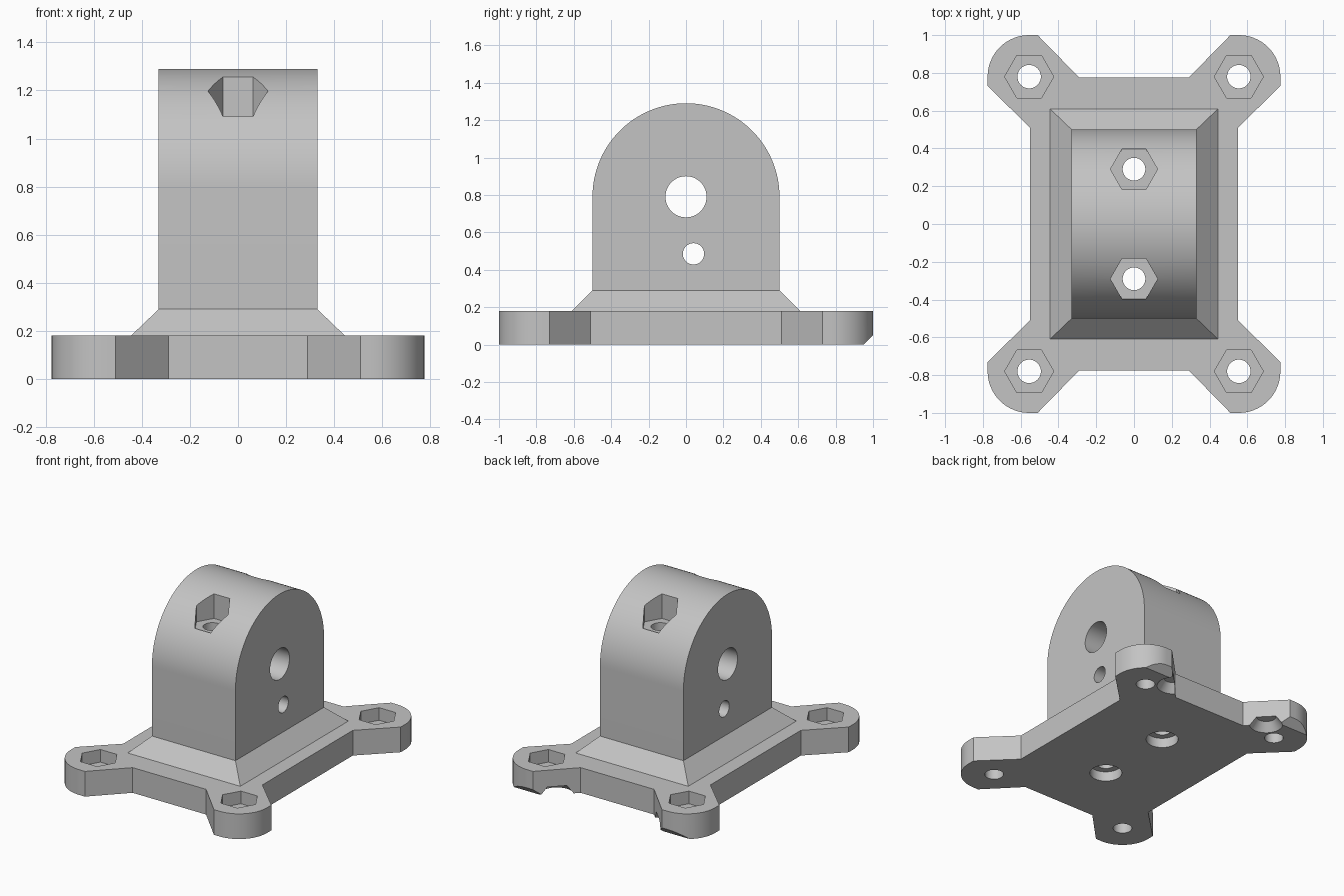
import bpy, bmesh, math
from mathutils import Matrix, Vector

cube = bpy.data.objects.get("Cube")
if cube:
    bpy.data.objects.remove(cube)

grey = bpy.data.materials.new("plain grey")
grey.use_nodes = True
COLOUR = (0.55, 0.55, 0.55, 1)
grey.diffuse_color = COLOUR
grey.node_tree.nodes["Principled BSDF"].inputs["Base Color"].default_value = COLOUR

PLATE_TOP, FLARE_TOP = 0.18, 0.29
EAR_X, EAR_Y, EAR_R = 0.555, 0.78, 0.22
TOWER_X, TOWER_Y, ARCH_Z = 0.33, 0.5, 0.79


def finish(name, bm):
    bmesh.ops.recalc_face_normals(bm, faces=bm.faces)
    mesh = bpy.data.meshes.new(name)
    bm.to_mesh(mesh)
    bm.free()
    mesh.materials.append(grey)
    obj = bpy.data.objects.new(name, mesh)
    bpy.context.collection.objects.link(obj)
    return obj


def prism(name, points, shift):
    """Extrude a closed outline of 3D points along a vector."""
    bm = bmesh.new()
    face = bm.faces.new([bm.verts.new(p) for p in points])
    new = bmesh.ops.extrude_face_region(bm, geom=[face])["geom"]
    verts = [g for g in new if isinstance(g, bmesh.types.BMVert)]
    bmesh.ops.translate(bm, verts=verts, vec=Vector(shift))
    return finish(name, bm)


def column(name, x, y, low, high, r1, r2=None, sides=48):
    """Upright cylinder, cone or hexagon with a corner on the x axis."""
    r2 = r1 if r2 is None else r2
    bm = bmesh.new()
    rings = []
    for z, r in ((low, r1), (high, r2)):
        rings.append([bm.verts.new((x + r * math.cos(a), y + r * math.sin(a), z))
                      for a in (math.tau * i / sides for i in range(sides))])
    for i in range(sides):
        j = (i + 1) % sides
        bm.faces.new((rings[0][i], rings[0][j], rings[1][j], rings[1][i]))
    for ring in rings:
        bm.faces.new(ring)
    return finish(name, bm)


def cross_hole(name, y, z, r):
    obj = column(name, 0, 0, -1, 1, r)
    obj.data.transform(Matrix.Translation((0, y, z)) @ Matrix.Rotation(math.pi / 2, 4, 'Y'))
    return obj


# Base plate with four rounded diagonal ears
quarter = [(0.55, 0.51), (EAR_X + EAR_R, 0.73)]
for i in range(17):
    a = math.pi / 2 * i / 16
    quarter.append((EAR_X + EAR_R * math.cos(a), EAR_Y + EAR_R * math.sin(a)))
quarter += [(0.51, EAR_Y + EAR_R), (0.29, 0.775)]
outline = []
for sx, sy in ((1, 1), (-1, 1), (-1, -1), (1, -1)):
    part = [(sx * x, sy * y, 0) for x, y in quarter]
    outline += part if sx * sy > 0 else part[::-1]
body = prism("mounting_bracket", outline, (0, 0, PLATE_TOP))

# Sloped flare at the foot of the tower, sunk into the plate
bm = bmesh.new()
rings = [[bm.verts.new((sx * x, sy * y, z)) for sx, sy in ((1, 1), (-1, 1), (-1, -1), (1, -1))]
         for x, y, z in ((0.445, 0.61, 0.1), (0.445, 0.61, PLATE_TOP), (TOWER_X, TOWER_Y, FLARE_TOP))]
for low, high in zip(rings, rings[1:]):
    for i in range(4):
        j = (i + 1) % 4
        bm.faces.new((low[i], low[j], high[j], high[i]))
bm.faces.new(rings[0])
bm.faces.new(rings[-1])
flare = finish("flare", bm)

# Arched tower
arch = [(-TOWER_X, -TOWER_Y, 0.14), (-TOWER_X, TOWER_Y, 0.14)]
for i in range(65):
    a = math.pi * i / 64
    arch.append((-TOWER_X, TOWER_Y * math.cos(a), ARCH_Z + TOWER_Y * math.sin(a)))
tower = prism("tower", arch, (2 * TOWER_X, 0, 0))

# Cross holes through the tower
cutters = [cross_hole("axle_hole", 0, ARCH_Z, 0.11), cross_hole("pin_hole", 0.04, 0.485, 0.057)]

# Ear bolt holes with hexagonal nut pockets
for sx in (1, -1):
    for sy in (1, -1):
        x, y = sx * EAR_X, sy * EAR_Y
        cutters.append(column("ear_hole", x, y, -0.1, 0.4, 0.062))
        cutters.append(column("ear_nut_pocket", x, y, 0.09, 0.4, 0.13, sides=6))

# Long tower bolts: nut pocket in the arch, counterbore underneath
for y in (0.29, -0.29):
    cutters.append(column("bolt_hole", 0, y, -0.1, 1.5, 0.06))
    cutters.append(column("tower_nut_pocket", 0, y, 1.08, 1.5, 0.125, sides=6))
    cutters.append(column("counterbore", 0, y, -0.1, 0.07, 0.106))

# Bevel and conical notches under the back ears
cutters.append(prism("back_bevel", [(-1, 0.9, -0.05), (-1, 1.1, -0.05), (-1, 1.1, 0.15)], (2, 0, 0)))
for sx in (1, -1):
    cutters.append(column("ear_notch", sx * 0.4, 0.885, -0.02, 0.06, 0.125, 0.065))

# Fuse the solids, then cut every opening
for kind, objs in (('UNION', [flare, tower]), ('DIFFERENCE', cutters)):
    for obj in objs:
        mod = body.modifiers.new(obj.name, 'BOOLEAN')
        mod.operation, mod.solver, mod.object = kind, 'EXACT', obj
        obj.hide_render = True
bpy.context.view_layer.update()
result = bpy.data.meshes.new_from_object(body.evaluated_get(bpy.context.evaluated_depsgraph_get()))
body.modifiers.clear()
body.data = result
for obj in [flare, tower] + cutters:
    bpy.data.objects.remove(obj)

for obj in bpy.context.selected_objects:
    obj.select_set(False)
body.select_set(True)
bpy.context.view_layer.objects.active = body
bpy.ops.object.shade_smooth_by_angle(angle=math.radians(25))
